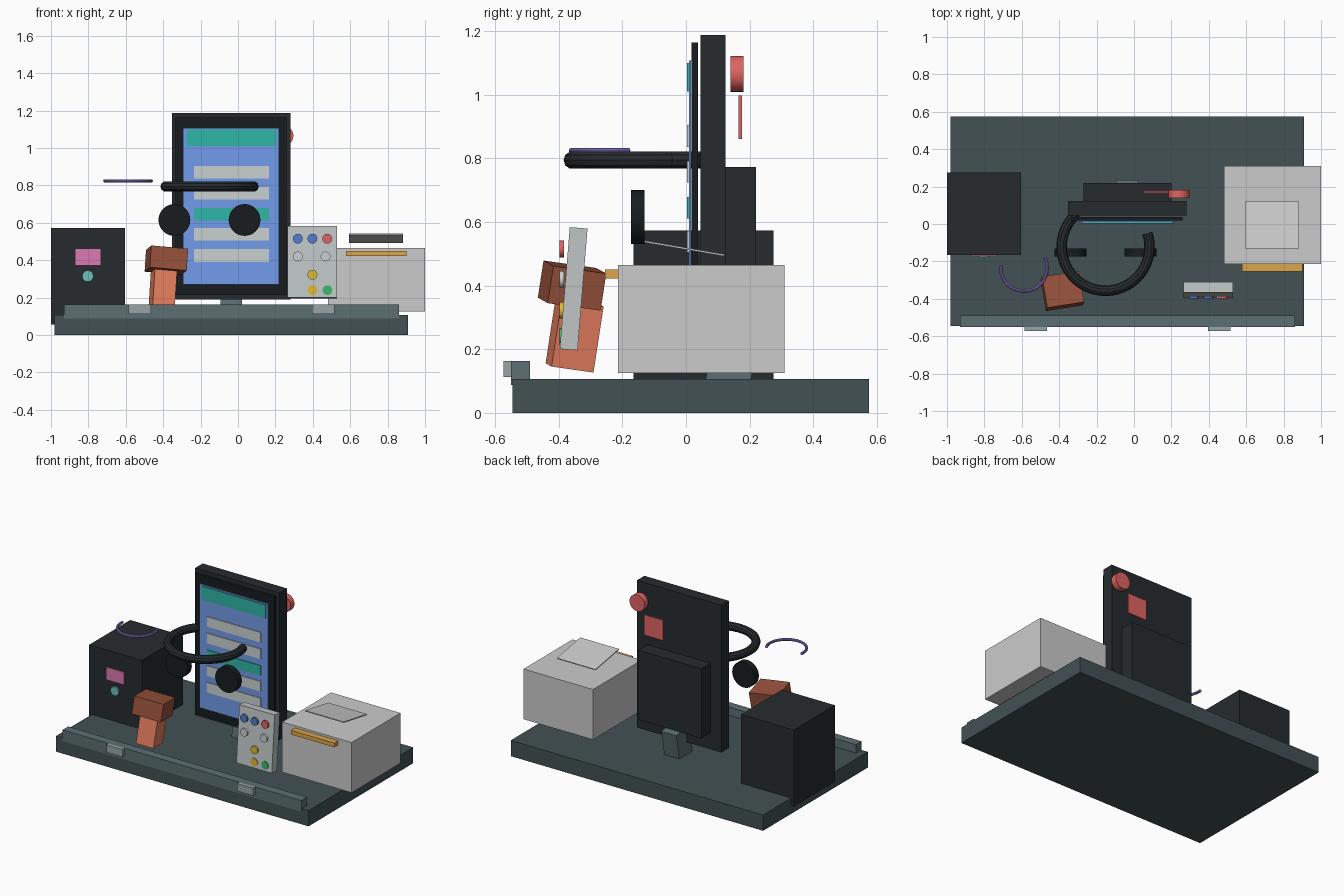
import bpy, math
from math import radians, cos, sin

if "Cube" in bpy.data.objects:
    bpy.data.objects.remove(bpy.data.objects["Cube"])


def mat(name, rgb):
    m = bpy.data.materials.new(name)
    m.diffuse_color = [(c / 255) ** 2.2 for c in rgb] + [1]
    m.use_nodes = True
    m.node_tree.nodes["Principled BSDF"].inputs["Base Color"].default_value = m.diffuse_color
    return m


SLATE = mat("slate", (68, 82, 84))
RAIL = mat("rail_grey", (92, 110, 112))
CLIP = mat("clip_grey", (150, 165, 165))
DARK = mat("charcoal", (42, 47, 50))
BLACK = mat("black", (30, 34, 36))
CASE = mat("case_grey", (190, 190, 190))
PAPER = mat("paper", (225, 228, 226))
PAD = mat("pad_grey", (190, 196, 196))
BLUE = mat("blue", (115, 155, 235))
DEEP = mat("button_blue", (85, 125, 205))
TEAL = mat("teal", (50, 180, 165))
MINT = mat("mint", (110, 190, 185))
ROW = mat("row_grey", (200, 208, 208))
PINK = mat("pink", (220, 120, 175))
GOLD = mat("gold", (220, 165, 75))
YELLOW = mat("yellow", (225, 185, 55))
GREEN = mat("green", (60, 185, 105))
RED = mat("red", (222, 100, 98))
ORANGE = mat("orange", (230, 125, 95))
RUST = mat("rust", (150, 82, 62))
PURPLE = mat("purple", (150, 125, 220))


def finish(ob, name, m):
    ob.name = name
    ob.data.materials.append(m)
    return ob


def block(name, m, size, loc, rot=(0, 0, 0)):
    bpy.ops.mesh.primitive_cube_add(size=1, location=loc, rotation=[radians(a) for a in rot])
    ob = bpy.context.object
    ob.scale = size
    bpy.ops.object.transform_apply(location=False, rotation=False, scale=True)
    return finish(ob, name, m)


def box(name, m, x, y, z):
    """Axis-aligned box from (min, max) ranges."""
    return block(name, m, [r[1] - r[0] for r in (x, y, z)], [sum(r) / 2 for r in (x, y, z)])


def disc(name, m, x, z, r, y0, y1):
    """Cylinder lying along y."""
    bpy.ops.mesh.primitive_cylinder_add(vertices=32, radius=r, depth=y1 - y0,
                                        location=(x, (y0 + y1) / 2, z), rotation=(math.pi / 2, 0, 0))
    ob = bpy.context.object
    bpy.ops.object.shade_smooth_by_angle()
    return finish(ob, name, m)


def arc(name, m, centre, radius, tube, a0, a1, n=40):
    """Round tube along a horizontal circular arc."""
    cu = bpy.data.curves.new(name, 'CURVE')
    cu.dimensions = '3D'
    cu.bevel_depth = tube
    cu.bevel_resolution = 3
    cu.use_fill_caps = True
    sp = cu.splines.new('POLY')
    sp.points.add(n)
    for i, p in enumerate(sp.points):
        a = radians(a0 + (a1 - a0) * i / n)
        p.co = (radius * cos(a), radius * sin(a), 0, 1)
    ob = bpy.data.objects.new(name, cu)
    ob.location = centre
    bpy.context.collection.objects.link(ob)
    bpy.context.view_layer.objects.active = ob
    bpy.ops.object.select_all(action='DESELECT')
    ob.select_set(True)
    bpy.ops.object.convert(target='MESH')
    ob = bpy.context.object
    bpy.ops.object.shade_smooth_by_angle()
    return finish(ob, name, m)


# counter slab, front rail and its clips
box("counter_slab", SLATE, (-.98, .91), (-.545, .575), (0, .107))
box("front_rail", RAIL, (-.93, .86), (-.55, -.49), (.087, .163))
for i, x in enumerate((-.525, .455)):
    box(f"rail_clip_{i}", CLIP, (x - .06, x + .06), (-.573, -.51), (.112, .163))

# cash box on the left
box("left_cabinet", DARK, (-1, -.605), (-.165, .275), (.055, .573))
box("cabinet_label", PINK, (-.87, -.735), (-.172, -.163), (.375, .46))
disc("cabinet_lock", MINT, -.803, .315, .03, -.176, -.163)

# printer on the right
box("printer_body", CASE, (.48, 1), (-.213, .31), (.125, .465))
box("printer_slot_bar", GOLD, (.577, .9), (-.255, -.212), (.422, .45))
block("paper_sheet", PAPER, (.29, .255, .006), (.738, -.005, .517), (-9.8, 0, 0))

# upright display with layered screen
box("display_body", DARK, (-.352, .28), (.045, .124), (.19, 1.187))
box("display_bezel", BLACK, (-.333, .26), (.018, .037), (.215, 1.163))
box("screen", BLUE, (-.293, .218), (.009, .016), (.27, 1.108))
box("screen_header", TEAL, (-.275, .205), (.003, .0095), (1.01, 1.1))
for i, z in enumerate((.87, .758, .645, .538, .425)):
    box(f"screen_row_{i}", TEAL if i == 2 else ROW, (-.235, .165), (.003, .0095), (z - .034, z + .034))
box("display_back_housing", DARK, (-.27, .2), (.123, .22), (.3, .772))
block("display_neck", RAIL, (.113, .14, .2), (-.036, .148, .19), (-10, 0, 0))

# red alert knob and tag behind the display
disc("alert_knob", RED, .24, 1.065, .056, .14, .181)
box("alert_tag", RED, (.05, .19), (.165, .176), (.86, .997))

# headset band and ear cups, small purple band
arc("headset_band", DARK, (-.152, -.122, .794), .235, .028, 18, -229)
for i, x in enumerate((-.34, .035)):
    disc(f"ear_cup_{i}", BLACK, x, .615, .085, -.173, -.13)
arc("purple_band", PURPLE, (-.588, -.235, .824), .124, .009, 27, -187)

# leaning keypad with upright buttons
block("keypad_panel", PAD, (.265, .056, .384), (.398, -.353, .39), (-4.7, 0, 0))
buttons = [(.32, .515, DEEP), (.398, .515, DEEP), (.477, .515, RED), (.32, .42, ROW),
           (.468, .42, ROW), (.398, .322, YELLOW), (.398, .24, YELLOW), (.478, .24, GREEN)]
for i, (x, z, m) in enumerate(buttons):
    disc(f"keypad_button_{i}", m, x, z, .026, -.397, -.384)

# tilted hand scanner
block("scanner_handle", ORANGE, (.12, .135, .21), (-.402, -.35, .245), (-8, 5, 9))
block("scanner_head", RUST, (.2, .17, .118), (-.383, -.358, .4), (-8, 5, 9))
